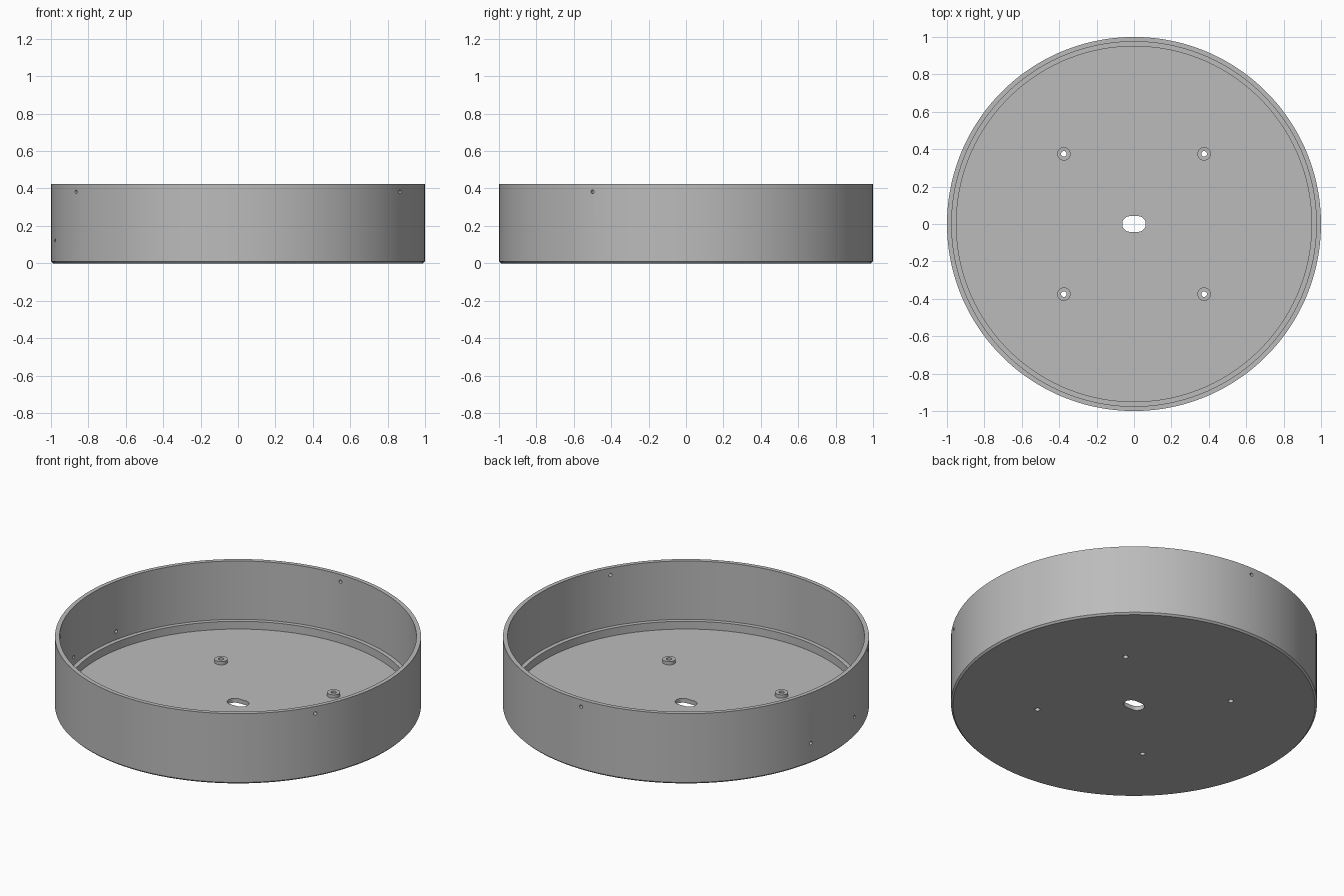
import bpy
import bmesh
from math import sin, cos, pi, radians
from mathutils import Matrix

cube = bpy.data.objects.get("Cube")
if cube:
    bpy.data.objects.remove(cube)

grey = bpy.data.materials.new("mid_grey")
grey.use_nodes = True
grey.diffuse_color = (0.5, 0.5, 0.5, 1)
grey.node_tree.nodes["Principled BSDF"].inputs["Base Color"].default_value = (0.5, 0.5, 0.5, 1)


def lathe(name, profile, segments, closed=False, stretch=0.0):
    """Turn (radius, z) points round z; stretch pulls the halves apart along x."""
    bm = bmesh.new()
    rings = []
    for r, z in profile:
        ring = []
        for i in range(segments):
            a = 2 * pi * (i + 0.5) / segments
            shift = stretch if cos(a) > 0 else -stretch
            ring.append(bm.verts.new((r * cos(a) + shift, r * sin(a), z)))
        rings.append(ring)
    pairs = list(zip(rings, rings[1:]))
    if closed:
        pairs.append((rings[-1], rings[0]))
    else:
        bm.faces.new(rings[0])
        bm.faces.new(rings[-1])
    for low, high in pairs:
        for i in range(segments):
            j = (i + 1) % segments
            bm.faces.new((low[i], low[j], high[j], high[i]))
    bmesh.ops.recalc_face_normals(bm, faces=bm.faces)
    mesh = bpy.data.meshes.new(name)
    bm.to_mesh(mesh)
    bm.free()
    mesh.materials.append(grey)
    obj = bpy.data.objects.new(name, mesh)
    bpy.context.collection.objects.link(obj)
    return obj


def activate(obj):
    bpy.ops.object.select_all(action="DESELECT")
    obj.select_set(True)
    bpy.context.view_layer.objects.active = obj


def cut(body, cutter):
    cutter.hide_render = True
    activate(body)
    mod = body.modifiers.new("hole", "BOOLEAN")
    mod.operation = "DIFFERENCE"
    mod.solver = "EXACT"
    mod.object = cutter
    bpy.ops.object.modifier_apply(modifier=mod.name)
    bpy.data.objects.remove(cutter)


FLOOR = 0.026
LEDGE = 0.073
RIM = 0.425
POST = 0.375

# Round tray: chamfered base, wall, inner ledge and floor
tray = lathe("tray", [(0.99, 0), (1, 0.01), (1, RIM), (0.975, RIM),
                      (0.975, LEDGE), (0.95, LEDGE), (0.95, FLOOR)], 128)

# Cable slot in the middle of the floor
cut(tray, lathe("slot_cutter", [(0.042, -0.1), (0.042, 0.1)], 32, stretch=0.021))

# Standoffs with screw holes through the floor
for x in (-POST, POST):
    for y in (-POST, POST):
        place = Matrix.Translation((x, y, 0))
        drill = lathe("screw_cutter", [(0.015, -0.1), (0.015, 0.1)], 24)
        drill.data.transform(place)
        cut(tray, drill)
        side = ("left" if x > 0 else "right") + ("_back" if y > 0 else "_front")
        post = lathe("standoff_" + side, [(0.015, FLOOR), (0.036, FLOOR),
                     (0.036, FLOOR + 0.02), (0.015, FLOOR + 0.02)], 24, closed=True)
        post.data.transform(place)
        activate(post)
        bpy.ops.object.shade_smooth_by_angle(angle=radians(30))

# Small holes through the wall: three under the rim, two low on the right
for angle, z in ((-30, 0.382), (90, 0.382), (210, 0.382), (168, 0.122), (192, 0.122)):
    drill = lathe("wall_cutter", [(0.01, 0.9), (0.01, 1.1)], 16)
    drill.data.transform(Matrix.Translation((0, 0, z))
                         @ Matrix.Rotation(radians(angle), 4, "Z")
                         @ Matrix.Rotation(pi / 2, 4, "Y"))
    cut(tray, drill)

activate(tray)
bpy.ops.object.shade_smooth_by_angle(angle=radians(30))
